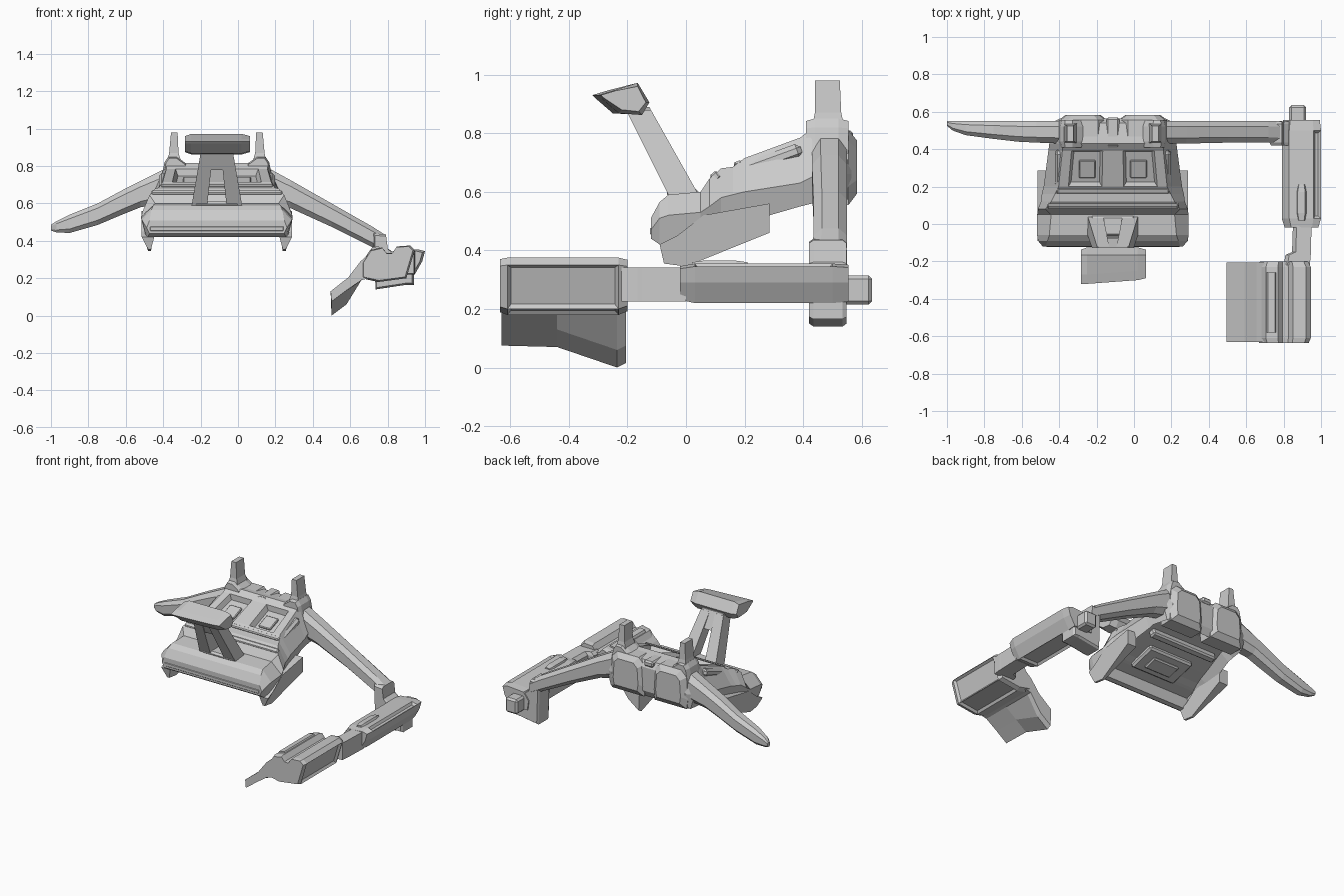
import bpy, bmesh
from math import radians
from mathutils import Matrix

if "Cube" in bpy.data.objects:
    bpy.data.objects.remove(bpy.data.objects["Cube"])

CX = -0.113  # symmetry plane of the hull


def finish(name, bm):
    bmesh.ops.recalc_face_normals(bm, faces=bm.faces)
    me = bpy.data.meshes.new(name)
    bm.to_mesh(me)
    bm.free()
    ob = bpy.data.objects.new(name, me)
    bpy.context.collection.objects.link(ob)
    return ob


def skin(rings):
    """Bridge rings of points; returns the mesh and its faces as [row][column]."""
    bm = bmesh.new()
    vs = [[bm.verts.new(p) for p in r] for r in rings]
    n = len(vs[0])
    rows = [[bm.faces.new((a[i], a[(i + 1) % n], b[(i + 1) % n], b[i])) for i in range(n)]
            for a, b in zip(vs, vs[1:])]
    bm.faces.new(vs[0])
    bm.faces.new(vs[-1])
    bmesh.ops.recalc_face_normals(bm, faces=bm.faces)
    return bm, rows


def loft(name, rings, panels=(), row=1):
    """Skin the rings; faces listed in panels on one row become sunken panels."""
    bm, rows = skin(rings)
    if panels:
        bmesh.ops.inset_individual(bm, faces=[rows[row][i] for i in panels], thickness=.018, depth=-.014)
    return finish(name, bm)


def prism(name, pts, axis, stations, panels=(), row=1):
    """Extrude a 2D profile along an axis; each station is (position, scale)."""
    cu = sum(p[0] for p in pts) / len(pts)
    cv = sum(p[1] for p in pts) / len(pts)
    rings = []
    for pos, s in stations:
        r = [(cu + (u - cu) * s, cv + (v - cv) * s) for u, v in pts]
        rings.append([(pos, u, v) if axis == 'x' else (u, pos, v) for u, v in r])
    return loft(name, rings, panels, row)


def beam(name, stations):
    """Chamfered beam along x; station = x, y0, y1, z0, z1."""
    rings = []
    for x, y0, y1, z0, z1 in stations:
        c, d = (y1 - y0) * .25, (z1 - z0) * .22
        rings.append([(x, y0, z0 + d), (x, y0, z1 - d), (x, y0 + c, z1), (x, y1 - c, z1),
                      (x, y1, z1 - d), (x, y1, z0 + d), (x, y1 - c, z0), (x, y0 + c, z0)])
    return loft(name, rings)


def box(name, c, size, tilt=0, bevel=0):
    bm = bmesh.new()
    bmesh.ops.create_cube(bm, size=1, matrix=Matrix.Translation(c)
                          @ Matrix.Rotation(radians(tilt), 4, 'X') @ Matrix.Diagonal((*size, 1)))
    if bevel:
        bmesh.ops.bevel(bm, geom=bm.edges[:], offset=bevel, segments=1, affect='EDGES')
    return finish(name, bm)


# Hull: sections of y, bottom half width/z, middle half width/z, top half width/z
sections = [(-.12, .36, .44, .375, .47, .36, .51), (-.09, .37, .42, .40, .51, .35, .565),
            (-.06, .38, .425, .405, .52, .34, .59), (.05, .385, .45, .405, .53, .33, .60),
            (.08, .375, .46, .40, .55, .36, .645), (.12, .365, .475, .385, .58, .33, .68),
            (.16, .355, .485, .38, .59, .31, .685), (.20, .35, .495, .37, .60, .29, .715),
            (.39, .32, .55, .345, .63, .27, .785), (.43, .32, .56, .34, .65, .27, .815),
            (.54, .30, .555, .33, .66, .26, .80), (.565, .26, .60, .28, .66, .23, .76)]
rings = []
for y, hb, zb, hm, zm, ht, zt in sections:
    half = [(hb, zb), (hm, zm), (ht, zt), (ht * .82, zt), (ht * .2, zt)]
    rings.append([(CX + h, y, z) for h, z in half] + [(CX - h, y, z) for h, z in half[::-1]])
bm, rows = skin(rings)
# sunken deck bays and the hollow underside
bays = [rows[7][3], rows[7][5]]
under = [rows[i][9] for i in range(2, 10)]
bmesh.ops.inset_individual(bm, faces=bays, thickness=.02, depth=-.035)
bmesh.ops.inset_region(bm, faces=under, thickness=.045, depth=-.06)
finish("hull", bm)

# Nose lip, deck slats and central deck spine
box("nose_lip", (CX, -.113, .465), (.72, .02, .03), bevel=.006)
box("deck_slat", (CX, .10, .652), (.70, .03, .03), 40, .006)
box("deck_ridge", (CX, .18, .69), (.60, .03, .03), 20, .006)
box("rear_spine", (CX, .49, .79), (.07, .16, .04), bevel=.01)
box("nose_mount", (CX, -.01, .595), (.24, .11, .03), bevel=.012)
# Underside panels
box("belly_panel", (CX, .13, .53), (.34, .20, .04), 15, .012)
box("belly_hatch", (CX, .13, .512), (.20, .10, .03), 15, .008)
box("belly_rib", (CX, .33, .575), (.50, .05, .05), 15, .01)

# Paired hull parts
fin = [(-.09, .42), (-.075, .355), (0, .345), (.285, .46), (.285, .56), (.06, .52), (-.03, .45)]
keel = (1, 2)  # fin points that thin to an edge
for s, side in ((-1, "left"), (1, "right")):
    X = lambda o: CX + s * o
    loft(side + "_fin", [[(X(o_keel if i in keel else o), y, z) for i, (y, z) in enumerate(fin)]
                         for o, o_keel in ((.335, .352), (.402, .368))])
    u = X(.16)
    rear = [(u - .13, .62), (u - .12, .555), (u + .12, .555), (u + .13, .62),
            (u + .12, .77), (u + .08, .81), (u - .08, .81), (u - .12, .77)]
    prism(side + "_rear_pod", rear, 'y', [(.46, 1), (.555, 1), (.583, .72)])
    box(side + "_bay_insert", (X(.137), .295, .716), (.09, .10, .02), 22, .005)
    box(side + "_deck_rail", (X(.28), .30, .71), (.06, .20, .05), 20, .015)
    # shoulder and upright prong
    sh = [(X(.30), .72), (X(.28), .82), (X(.26), .85), (X(.215), .85), (X(.16), .81), (X(.13), .72)]
    prism(side + "_shoulder", sh, 'y', [(.41, .85), (.44, 1), (.52, 1), (.555, .85)])
    loft(side + "_prong", [[(X(a), y0, z), (X(b), y0, z), (X(b), y1, z), (X(a), y1, z)]
                           for z, a, b, y0, y1 in ((.82, .19, .265, .43, .54),
                                                   (.87, .205, .255, .44, .53),
                                                   (.98, .21, .245, .44, .525))])
    # leaning mast strut
    loft(side + "_mast_strut", [[(X(a), y0, z), (X(b), y0, z), (X(b), y1, z), (X(a), y1, z)]
                                for z, a, b, y0, y1 in ((.56, .055, .14, -.045, .06),
                                                        (.88, .02, .085, -.205, -.12))])

# Mast bridge and head
loft("mast_bridge", [[(CX - w, y0, z), (CX + w, y0, z), (CX + w, y1, z), (CX - w, y1, z)]
                     for z, w, y0, y1 in ((.78, .06, -.15, -.075), (.89, .08, -.205, -.125))])
rings = []
for x, dy, dz in ((-.283, 0, .012), (-.25, 0, 0), (.02, .02, 0), (.063, .03, .012)):
    rings.append([(x, -.32 + dy, .93), (x, -.27 + dy, .945), (x, -.165, .972 - dz), (x, -.125 - dz, .905),
                  (x, -.15 - dz, .862 + dz), (x, -.25 + dy, .868 + dz), (x, -.31 + dy, .92)])
loft("mast_head", rings)

# Left wing and right arm
beam("left_wing", [(-.30, .43, .55, .62, .80), (-.38, .43, .55, .60, .79), (-.52, .435, .55, .58, .72),
                   (-.62, .44, .55, .54, .67), (-.75, .455, .55, .485, .60),
                   (-.90, .475, .55, .442, .54), (-.97, .50, .55, .445, .505), (-1, .525, .55, .455, .485)])
beam("right_arm", [(.08, .43, .55, .62, .80), (.17, .43, .55, .60, .785), (.28, .43, .55, .575, .725),
                   (.50, .435, .55, .475, .60), (.72, .435, .55, .365, .475), (.79, .43, .55, .33, .43)])
bracket = [(.725, .44), (.79, .435), (.80, .36), (.94, .26), (.94, .165), (.90, .165), (.735, .14), (.73, .30)]
prism("arm_bracket", bracket, 'y', [(.42, .93), (.435, 1), (.535, 1), (.548, .93)])

# Boom carried by the arm
boom = [(.80, .22), (.79, .29), (.83, .345), (.96, .355), (1.0, .345), (.985, .29), (.945, .22)]
prism("boom", boom, 'y', [(-.02, .85), (.03, 1), (.50, 1), (.555, .93)], panels=(3, 6))
prism("boom_top_pod", [(.865, .33), (.875, .36), (.915, .365), (.935, .33)], 'y',
      [(.02, .7), (.06, 1), (.17, 1), (.21, .7)])
loft("boom_neck", [[(a, y, .225), (a, y, .32), (a + .02, y, .342), (b, y, .342), (b, y, .225)]
                   for y, a, b in ((-.22, .80, .94), (-.165, .81, .945), (-.15, .845, .945), (0, .85, .95))])
box("boom_rear_nub", (.875, .585, .265), (.09, .10, .10), bevel=.012)

# Front pod with twin ridges, a groove and sunken panels on its flank and base
pod = [(.66, .20), (.66, .28), (.705, .35), (.77, .365), (.795, .335), (.825, .335),
       (.85, .37), (.92, .375), (.945, .35), (.90, .20), (.75, .18)]
prism("front_pod", pod, 'y', [(-.635, .93), (-.61, 1), (-.23, 1), (-.20, .9)], panels=(8, 9))
prism("pod_ridge", [(.70, .34), (.715, .366), (.755, .372), (.77, .35)], 'y', [(-.58, .9), (-.26, .9)])

# Hanging plate beside the pod
loft("pod_plate", [[(.70, y, .33), (.655, y, .29), (.59, y, .205), (.495, y, .13), (.50, y, low),
                    (.58, y, low + .06), (.66, y, .19), (.70, y, .20)]
                   for y, low in ((-.63, .075), (-.44, .07), (-.235, 0), (-.205, .015))])
